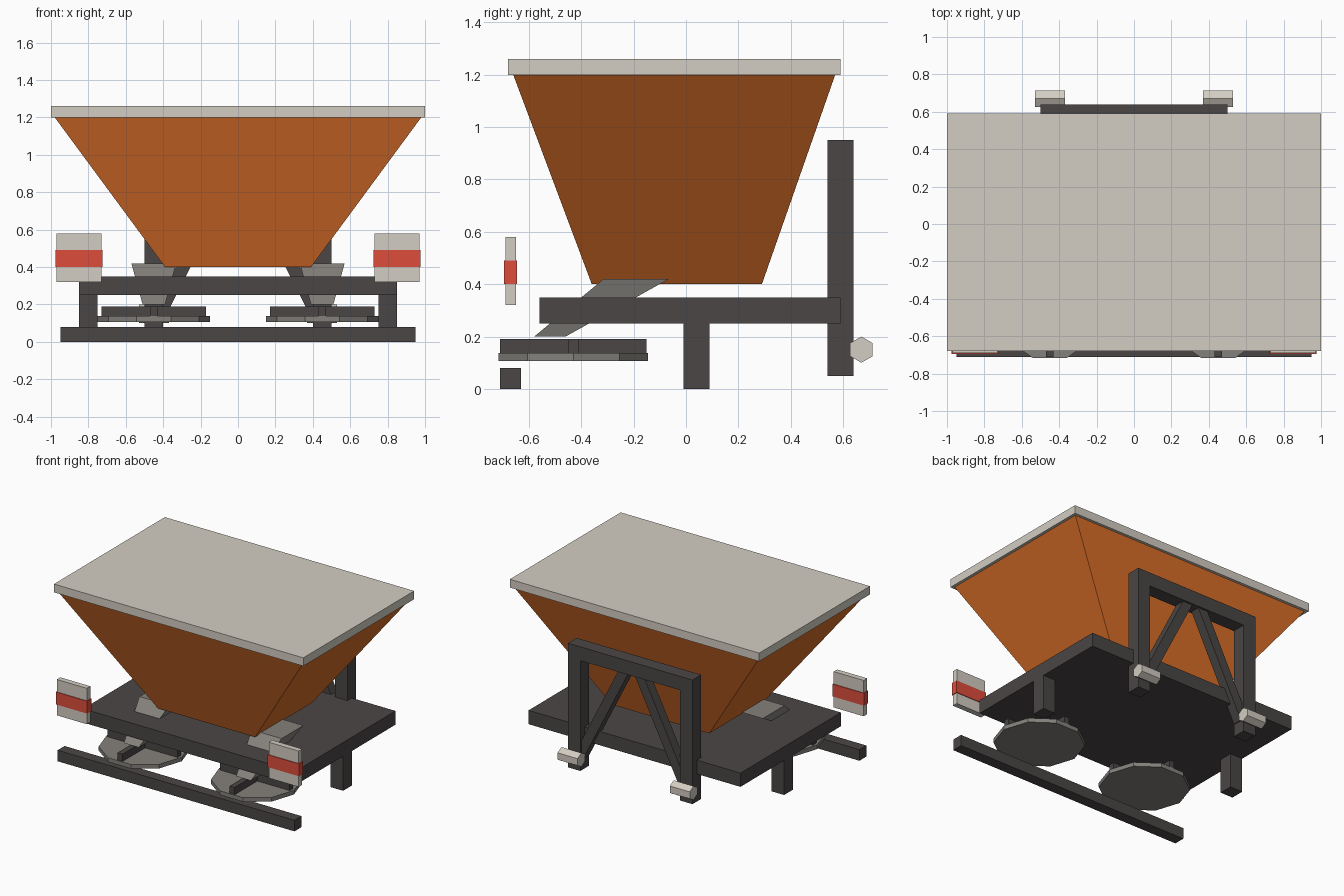
import bpy, bmesh
from math import pi
from mathutils import Vector, Matrix

if "Cube" in bpy.data.objects:
    bpy.data.objects.remove(bpy.data.objects["Cube"])


def material(name, rgb):
    color = [(c / 255 / 12.92) if c < 11 else ((c / 255 + 0.055) / 1.055) ** 2.4 for c in rgb] + [1]
    m = bpy.data.materials.new(name)
    m.use_nodes = True
    m.diffuse_color = color
    m.node_tree.nodes["Principled BSDF"].inputs["Base Color"].default_value = color
    return m


orange = material("orange paint", (222, 113, 42))
pale = material("pale metal", (211, 205, 194))
dark = material("dark frame", (74, 70, 69))
grey = material("grey steel", (132, 129, 124))
red = material("red lamp", (221, 77, 60))


def add_object(name, bm, mat):
    bmesh.ops.recalc_face_normals(bm, faces=bm.faces)
    mesh = bpy.data.meshes.new(name)
    bm.to_mesh(mesh)
    bm.free()
    mesh.materials.append(mat)
    obj = bpy.data.objects.new(name, mesh)
    bpy.context.collection.objects.link(obj)
    return obj


def box(name, low, high, mat):
    low, high = Vector(low), Vector(high)
    bm = bmesh.new()
    bmesh.ops.create_cube(bm, size=1, matrix=Matrix.Translation((low + high) / 2)
                          @ Matrix.Diagonal((*(high - low), 1)))
    return add_object(name, bm, mat)


def loft(name, lower, upper, mat):
    """Four-sided solid between two rectangles (x0, x1, y0, y1, z)."""
    bm = bmesh.new()
    rings = []
    for x0, x1, y0, y1, z in (lower, upper):
        rings.append([bm.verts.new(p) for p in ((x0, y0, z), (x1, y0, z), (x1, y1, z), (x0, y1, z))])
    for ring in rings:
        bm.faces.new(ring)
    for i in range(4):
        j = (i + 1) % 4
        bm.faces.new((rings[0][i], rings[0][j], rings[1][j], rings[1][i]))
    return add_object(name, bm, mat)


def prism(name, sides, radius, depth, matrix, mat):
    bm = bmesh.new()
    bmesh.ops.create_cone(bm, cap_ends=True, segments=sides, radius1=radius,
                          radius2=radius, depth=depth, matrix=matrix)
    return add_object(name, bm, mat)


def beam(name, start, end, width, mat):
    start, end = Vector(start), Vector(end)
    axis = end - start
    bm = bmesh.new()
    turn = axis.to_track_quat("Z", "Y").to_matrix().to_4x4()
    bmesh.ops.create_cube(bm, size=1, matrix=Matrix.Translation((start + end) / 2) @ turn
                          @ Matrix.Diagonal((width, width, axis.length, 1)))
    return add_object(name, bm, mat)


# Hopper with its cover
loft("hopper", (-0.39, 0.39, -0.36, 0.29, 0.40), (-0.98, 0.98, -0.66, 0.57, 1.2), orange)
box("hopper_cover", (-1, -0.68, 1.2), (1, 0.59, 1.26), pale)

# Chassis
box("platform", (-0.85, -0.56, 0.25), (0.85, 0.59, 0.35), dark)
box("front_bar", (-0.95, -0.71, 0), (0.95, -0.63, 0.08), dark)
box("hitch_top_beam", (-0.4, 0.54, 0.85), (0.4, 0.64, 0.95), dark)

for side, s in (("right", -1), ("left", 1)):
    cx = s * 0.45

    # Leg, hitch post, brace and pin
    box(side + "_leg", (s * 0.8 - 0.05, -0.01, 0), (s * 0.8 + 0.05, 0.09, 0.25), dark)
    box(side + "_hitch_post", (cx - 0.05, 0.54, 0.05), (cx + 0.05, 0.64, 0.95), dark)
    beam(side + "_hitch_brace", (s * 0.42, 0.59, 0.15), (s * 0.04, 0.59, 0.9), 0.07, dark)
    prism(side + "_hitch_pin", 6, 0.05, 0.16,
          Matrix.Translation((cx, 0.67, 0.15)) @ Matrix.Rotation(pi / 2, 4, "Y")
          @ Matrix.Rotation(pi / 2, 4, "Z"), pale)

    # Sloping feed chute
    loft(side + "_chute", (cx - 0.06, cx + 0.06, -0.58, -0.46, 0.2),
         (cx - 0.12, cx + 0.12, -0.315, -0.065, 0.42), grey)

    # Spinning disc with crossed vanes
    prism(side + "_disc", 10, 0.3, 0.03, Matrix.Translation((cx, -0.43, 0.122))
          @ Matrix.Rotation(pi / 2, 4, "Z"), grey)
    box(side + "_vane_across", (cx - 0.28, -0.45, 0.137), (cx + 0.28, -0.41, 0.19), dark)
    box(side + "_vane_along", (cx - 0.02, -0.71, 0.137), (cx + 0.02, -0.15, 0.19), dark)

    # Marker board with red lamp band
    mx = s * 0.85
    box(side + "_marker_board", (mx - 0.12, -0.69, 0.32), (mx + 0.12, -0.65, 0.58), pale)
    box(side + "_lamp_band", (mx - 0.125, -0.695, 0.4), (mx + 0.125, -0.645, 0.49), red)
